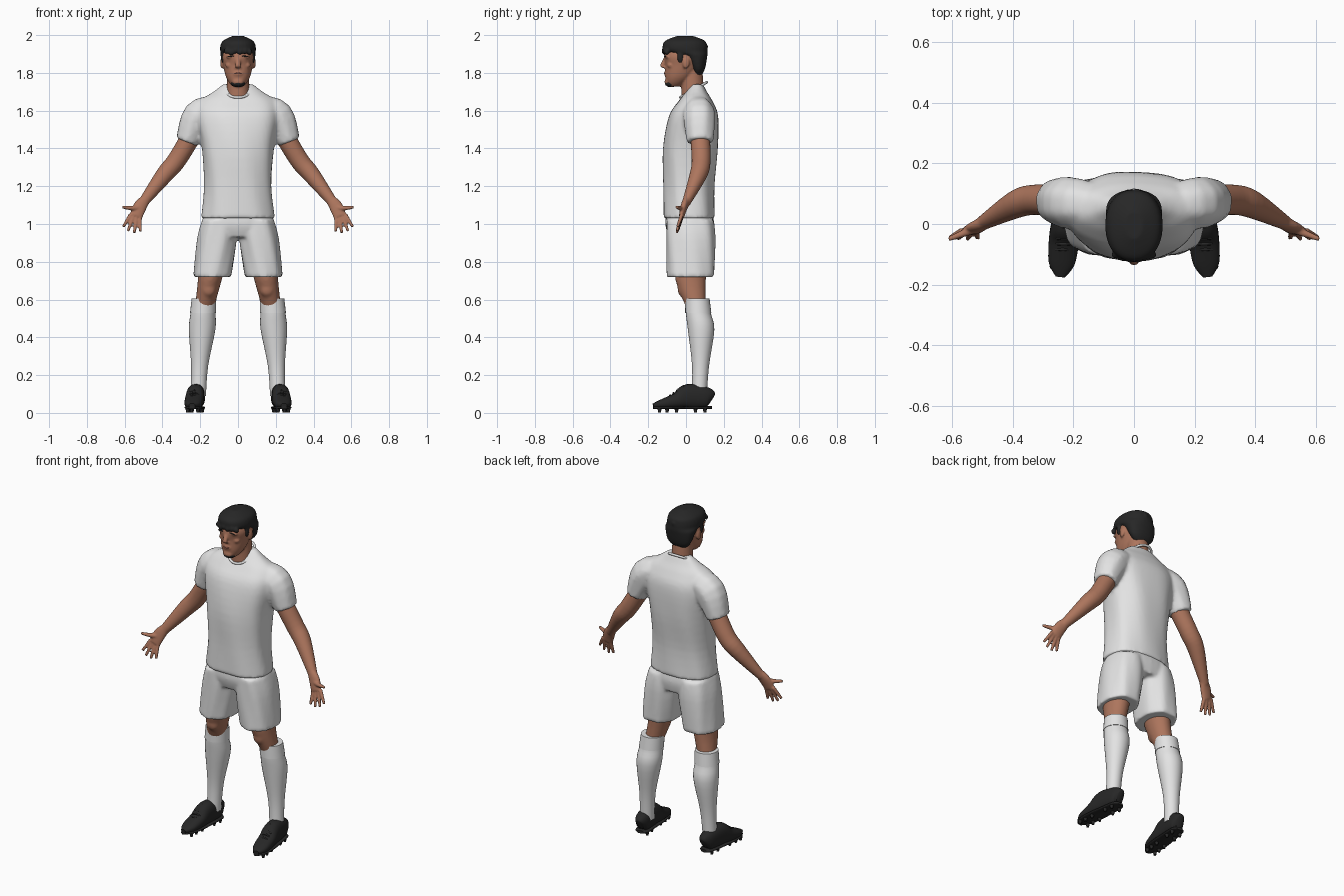
import bpy, bmesh, math, random
from mathutils import Vector, Matrix

random.seed(4)
if "Cube" in bpy.data.objects:
    bpy.data.objects.remove(bpy.data.objects["Cube"], do_unlink=True)


def material(name, red, green, blue):
    colour = (red, green, blue, 1)
    mat = bpy.data.materials.new(name)
    mat.use_nodes = True
    mat.diffuse_color = colour
    mat.node_tree.nodes["Principled BSDF"].inputs["Base Color"].default_value = colour
    return mat


cloth = material("white cloth", .77, .77, .77)
skin = material("skin", .42, .18, .11)
lip = material("lips", .28, .1, .07)
black_hair = material("black hair", .02, .02, .02)
leather = material("black leather", .02, .02, .02)


def spline(points, steps):
    """Smooth curve through rows of values, using Hermite segments."""
    rows = [Vector(p) for p in points]
    last = len(rows) - 1
    slopes = [(rows[min(i + 1, last)] - rows[max(i - 1, 0)]) / 2 for i in range(last + 1)]
    curve = []
    for i in range(last):
        for step in range(steps):
            t = step / steps
            ease = t * t * (3 - 2 * t)
            curve.append(rows[i].lerp(rows[i + 1], ease)
                         + slopes[i] * t * (1 - t) ** 2 - slopes[i + 1] * t * t * (1 - t))
    return curve + [rows[-1]]


def rounded(value, power):
    return math.copysign(abs(value) ** (2 / power), value)


def tube(bm, points, both=False, flat=False, ref=(0, 1, 0), power=2, sides=28, steps=4, ripple=0):
    """Loft oval rings (x, y, z, half width, half depth); depth defaults to width."""
    rows = spline([p if len(p) == 5 else (*p, p[3]) for p in points], steps)
    centres = [Vector(row[:3]) for row in rows]
    for side in ((1, -1) if both else (1,)):
        rings = []
        for i, (row, centre) in enumerate(zip(rows, centres)):
            across, along = Vector((1, 0, 0)), Vector((0, 1, 0))
            if not flat:
                heading = centres[min(i + 1, len(rows) - 1)] - centres[max(i - 1, 0)]
                across = Vector(ref).cross(heading).normalized()
                along = heading.normalized().cross(across)
            ring = []
            for k in range(sides):
                angle = math.tau * k / sides
                wave = 1 + ripple * math.sin(7 * angle + 9 * centre.z)
                p = centre + across * row[3] * wave * rounded(math.cos(angle), power) \
                    + along * row[4] * wave * rounded(math.sin(angle), power)
                ring.append(bm.verts.new((p.x * side, p.y, p.z)))
            rings.append(ring)
        for lower, upper in zip(rings, rings[1:]):
            for k in range(sides):
                bm.faces.new((lower[k - 1], lower[k], upper[k], upper[k - 1]))
        bm.faces.new(rings[0])
        bm.faces.new(rings[-1])


def stack(bm, rows, **options):
    """Loft level rings (z, half width, front y, back y) about the middle."""
    tube(bm, [(0, (front + back) / 2, z, width, (back - front) / 2)
              for z, width, front, back in rows], flat=True, **options)


def ball(bm, centre, size, both=False, turn=0):
    for side in ((1, -1) if both else (1,)):
        place = Matrix.Translation((centre[0] * side, centre[1], centre[2]))
        shape = Matrix.Rotation(turn * side, 4, 'Y') @ Matrix.Diagonal((*size, 1))
        bmesh.ops.create_uvsphere(bm, u_segments=20, v_segments=12, radius=1, matrix=place @ shape)


def finish(name, bm, mat, voxel=0):
    """Make the object; a voxel size melts overlapping volumes into one skin."""
    bmesh.ops.recalc_face_normals(bm, faces=bm.faces)
    mesh = bpy.data.meshes.new(name)
    bm.to_mesh(mesh)
    bm.free()
    mesh.materials.append(mat)
    part = bpy.data.objects.new(name, mesh)
    bpy.context.collection.objects.link(part)
    if voxel:
        blend = part.modifiers.new("blend", 'REMESH')
        blend.mode = 'VOXEL'
        blend.voxel_size = voxel
        blend.use_smooth_shade = True
        part.modifiers.new("soften", 'SMOOTH').iterations = 3
    else:
        bpy.ops.object.select_all(action='DESELECT')
        part.select_set(True)
        bpy.context.view_layer.objects.active = part
        bpy.ops.object.shade_smooth_by_angle(angle=math.radians(45))


# shirt: torso and sleeves
bm = bmesh.new()
stack(bm, [(1.03, .195, -.12, .15), (1.2, .178, -.12, .15), (1.4, .19, -.12, .17),
           (1.57, .22, -.09, .17), (1.65, .2, -.04, .14), (1.7, .13, 0, .11), (1.74, .08, .03, .09)],
      power=2.4, sides=56, ripple=.012)
tube(bm, [(.12, .06, 1.61, .07), (.21, .07, 1.57, .085), (.27, .075, 1.435, .06, .07)],
     both=True, ripple=.02)
finish("shirt", bm, cloth, .011)

# collar band, tilted up at the back
bm = bmesh.new()
turns = [math.tau * k / 16 for k in range(17)]
tube(bm, [(.07 * math.cos(a), .04 + .07 * math.sin(a), 1.71 + .04 * math.sin(a), .007) for a in turns],
     ref=(0, 0, 1), sides=10, steps=2)
finish("collar", bm, cloth)

# shorts: hips and flared legs
bm = bmesh.new()
stack(bm, [(1.09, .17, -.1, .13), (1, .19, -.11, .15), (.93, .17, -.09, .14)], power=2.4)
tube(bm, [(.1, .02, 1.02, .09, .125), (.11, .025, .92, .105, .13), (.136, .025, .72, .1, .125)],
     both=True, flat=True, sides=48, ripple=.018, power=2.3)
finish("shorts", bm, cloth, .01)

# legs and knees
bm = bmesh.new()
tube(bm, [(.13, .03, .85, .08, .09), (.15, .025, .7, .063, .08), (.18, .055, .55, .05)],
     both=True, flat=True)
ball(bm, (.155, -.01, .655), (.04, .035, .045), both=True)
finish("legs", bm, skin, .009)

# socks, with the top rings thickened into a turned cuff
sock = [(.18, .06, .605, .062), (.185, .065, .53, .066), (.19, .08, .44, .07),
        (.203, .077, .25, .045), (.21, .07, .09, .04)]
bm = bmesh.new()
tube(bm, sock, both=True, flat=True)
finish("socks", bm, cloth)
bm = bmesh.new()
tube(bm, [(x, y, z, radius + .003) for x, y, z, radius in sock[:2]], both=True, flat=True)
finish("sock_cuffs", bm, cloth)


def foot_line(y):
    """The feet turn slightly outward toward the toes."""
    return .226 - .1 * y


# boots and soles share one outline (y, z, half width, half height)
outline = [(.136, .07, .02, .035), (.11, .08, .04, .055), (.01, .087, .047, .065),
           (-.05, .065, .05, .042), (-.13, .047, .043, .024), (-.174, .04, .016, .01)]
bm = bmesh.new()
tube(bm, [(foot_line(y), y, z, width, height) for y, z, width, height in outline],
     both=True, ref=(0, 0, 1), power=2.4)
finish("boots", bm, leather)
bm = bmesh.new()
tube(bm, [(foot_line(y), y, .028, width, .008) for y, z, width, height in outline],
     both=True, ref=(0, 0, 1), power=3)
for y in (.1, .05, -.05, -.1, -.14):
    for offset in (-.027, .027):
        x = foot_line(y) + offset
        tube(bm, [(x, y, .026, .012), (x, y, .002, .007)], both=True, flat=True, sides=8, steps=1)
finish("boot_soles", bm, leather)
bm = bmesh.new()
for k in range(5):
    y, z = -.012 - .018 * k, .143 - .0125 * k
    x = foot_line(y)
    tube(bm, [(x - .025, y, z - .008, .004), (x, y, z, .005), (x + .025, y, z - .008, .004)],
         both=True, sides=8)
finish("boot_laces", bm, leather)

# arms, palms, fanned fingers and thumbs
bm = bmesh.new()
tube(bm, [(.2, .07, 1.55, .055), (.262, .076, 1.44, .052), (.33, .08, 1.33, .05),
          (.39, .065, 1.26, .046), (.505, 0, 1.11, .026, .022)], both=True)
tube(bm, [(.49, .006, 1.13, .027, .022), (.52, -.01, 1.09, .036, .019), (.54, -.024, 1.04, .034, .014)],
     both=True)
for k in range(4):
    knuckle = Vector((.568 - .016 * k, -.022, 1.05 - .004 * k))
    fan = .55 - .2 * k
    reach = Vector((math.sin(fan), -.3, -math.cos(fan))) * (.076 + .016 * math.sin(k))
    tube(bm, [(*knuckle, .011), (*(knuckle + reach), .008)], both=True, sides=12)
tube(bm, [(.52, -.014, 1.085, .016), (.568, -.033, 1.084, .012), (.613, -.05, 1.09, .008)],
     both=True, sides=12)
finish("arms_and_hands", bm, skin, .0055)

# head: skull, neck, nose, chin, mouth ridge, brow, cheeks, ears
bm = bmesh.new()
stack(bm, [(1.728, .028, -.095, -.03), (1.75, .048, -.105, 0), (1.785, .066, -.11, .04),
           (1.84, .078, -.11, .08), (1.9, .084, -.114, .1), (1.98, .045, -.06, .06)], power=2.2)
tube(bm, [(0, .036, 1.62, .07, .06), (0, .035, 1.7, .06), (0, .03, 1.83, .056)], flat=True)
tube(bm, [(0, -.106, 1.885, .01), (0, -.126, 1.838, .015, .012), (0, -.112, 1.826, .016, .008)],
     flat=True, sides=14)
ball(bm, (0, -.098, 1.752), (.03, .016, .018))
ball(bm, (0, -.103, 1.796), (.028, .013, .016))
ball(bm, (.033, -.1, 1.886), (.03, .014, .009), both=True, turn=.1)
ball(bm, (.045, -.082, 1.84), (.022, .018, .016), both=True)
ball(bm, (.085, 0, 1.852), (.009, .019, .03), both=True)
finish("head", bm, skin, .006)

# hair: cropped cap, sideburns, loose locks and a ragged fringe
bm = bmesh.new()
stack(bm, [(1.785, .04, .04, .08), (1.82, .074, .03, .1), (1.89, .092, -.02, .113),
           (1.912, .094, -.108, .114), (1.94, .094, -.124, .112), (1.97, .08, -.11, .1),
           (1.995, .03, -.05, .04)], power=2.2)
ball(bm, (.08, -.03, 1.885), (.011, .018, .035), both=True)
for k in range(26):
    angle, height = random.uniform(0, math.tau), random.uniform(.15, .95)
    reach = math.sqrt(1 - height * height)
    ball(bm, (.08 * reach * math.cos(angle), .1 * reach * math.sin(angle), 1.925 + .06 * height),
         (.016, .022, .012), turn=random.uniform(-.6, .6))
for k in range(6):
    x = .024 * k - .06
    ball(bm, (x, 4 * x * x - .116, random.uniform(1.908, 1.92)), (.015, .013, .018),
         turn=random.uniform(-.5, .5))
finish("hair", bm, black_hair, .007)

# brows, eyes and chin beard
bm = bmesh.new()
ball(bm, (.035, -.109, 1.888), (.022, .006, .0035), both=True, turn=.1)
ball(bm, (.033, -.098, 1.867), (.011, .006, .003), both=True)
ball(bm, (0, -.079, 1.745), (.037, .033, .021))
finish("brows_eyes_and_beard", bm, black_hair)

# mouth
bm = bmesh.new()
ball(bm, (0, -.112, 1.797), (.02, .005, .005))
finish("mouth", bm, lip)
